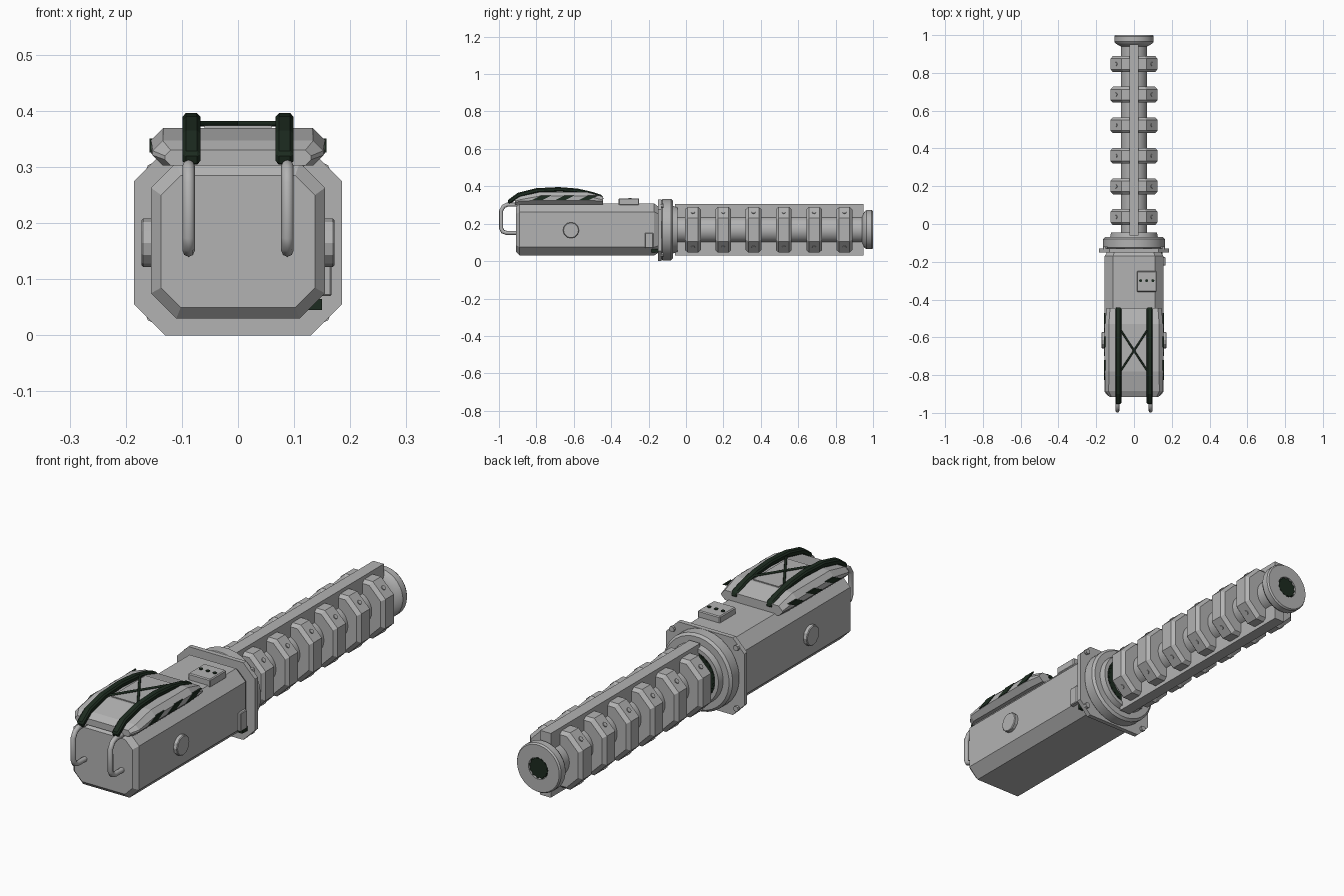
import bpy, bmesh, math
from mathutils import Matrix, Vector

if "Cube" in bpy.data.objects:
    bpy.data.objects.remove(bpy.data.objects["Cube"])

AXIS_Z = 0.168


def material(name, rgb):
    m = bpy.data.materials.new(name)
    m.use_nodes = True
    m.diffuse_color = (*rgb, 1)
    m.node_tree.nodes["Principled BSDF"].inputs["Base Color"].default_value = (*rgb, 1)
    return m


GREY = material("grey metal", (0.45, 0.45, 0.45))
DARK = material("dark green", (0.012, 0.024, 0.014))


def finish(bm, name, mat, bevel=0, smooth=False):
    bmesh.ops.recalc_face_normals(bm, faces=bm.faces)
    mesh = bpy.data.meshes.new(name)
    bm.to_mesh(mesh)
    bm.free()
    ob = bpy.data.objects.new(name, mesh)
    bpy.context.collection.objects.link(ob)
    mesh.materials.append(mat)
    if bevel:
        mod = ob.modifiers.new("edge bevel", 'BEVEL')
        mod.width, mod.segments = bevel, 1
    if smooth:
        bpy.ops.object.select_all(action='DESELECT')
        ob.select_set(True)
        bpy.context.view_layer.objects.active = ob
        bpy.ops.object.shade_smooth_by_angle(angle=math.radians(30))
    return ob


def octagon(hw, z0, z1, c):
    right = [(hw - c, z0), (hw, z0 + c), (hw, z1 - c), (hw - c, z1)]
    return right + [(-x, z) for x, z in reversed(right)]


def circle(r, n=32):
    angles = [2 * math.pi * (i + 0.5) / n for i in range(n)]
    return [(r * math.cos(a), AXIS_Z + r * math.sin(a)) for a in angles]


def loft(name, sections, mat=GREY, smooth=False):
    """Skin (y, xz outline) sections along the length and cap both ends."""
    bm = bmesh.new()
    rows = [[bm.verts.new((x, y, z)) for x, z in pts] for y, pts in sections]
    n = len(rows[0])
    for a, b in zip(rows, rows[1:]):
        for i in range(n):
            j = (i + 1) % n
            bm.faces.new((a[i], a[j], b[j], b[i]))
    bm.faces.new(rows[0])
    bm.faces.new(rows[-1])
    return finish(bm, name, mat, smooth=smooth)


def turned(name, steps, mat=GREY, n=32):
    return loft(name, [(y, circle(r, n)) for y, r in steps], mat, smooth=n > 8)


def prism(name, pts, x0, x1, mat=GREY, bevel=0):
    """Extrude a yz outline from x0 to x1."""
    bm = bmesh.new()
    face = bm.faces.new([bm.verts.new((x0, y, z)) for y, z in pts])
    new = bmesh.ops.extrude_face_region(bm, geom=[face])["geom"]
    moved = [v for v in new if isinstance(v, bmesh.types.BMVert)]
    bmesh.ops.translate(bm, verts=moved, vec=(x1 - x0, 0, 0))
    return finish(bm, name, mat, bevel)


def block(name, x0, x1, y0, y1, z0, z1, mat=GREY, bevel=0):
    return prism(name, [(y0, z0), (y1, z0), (y1, z1), (y0, z1)], x0, x1, mat, bevel)


def disc(name, loc, axis, r, depth, mat=GREY, n=12, bevel=0):
    bm = bmesh.new()
    turn = Vector(axis).to_track_quat('Z', 'Y').to_matrix().to_4x4()
    bmesh.ops.create_cone(bm, cap_ends=True, segments=n, radius1=r, radius2=r,
                          depth=depth, matrix=Matrix.Translation(loc) @ turn)
    return finish(bm, name, mat, bevel)


def tube(name, pts, r, mat=GREY):
    curve = bpy.data.curves.new(name, 'CURVE')
    curve.dimensions = '3D'
    curve.bevel_depth, curve.bevel_resolution, curve.use_fill_caps = r, 2, True
    spline = curve.splines.new('POLY')
    spline.points.add(len(pts) - 1)
    for p, co in zip(spline.points, pts):
        p.co = (*co, 1)
    ob = bpy.data.objects.new(name, curve)
    bpy.context.collection.objects.link(ob)
    curve.materials.append(mat)


# Main housing with chamfered ends
loft("housing", [
    (-0.91, octagon(0.137, 0.05, 0.285, 0.035)),
    (-0.89, octagon(0.155, 0.03, 0.308, 0.045)),
    (-0.17, octagon(0.155, 0.03, 0.308, 0.045)),
    (-0.14, octagon(0.137, 0.05, 0.285, 0.035))])

# Flange plate with corner bolts, and round collar with a dark recess
loft("flange", [(y, octagon(0.185, 0, 0.33, 0.055)) for y in (-0.15, -0.13)])
for x in (-0.152, 0.152):
    for z in (0.035, 0.295):
        disc("flange_bolt", (x, -0.127, z), (0, 1, 0), 0.012, 0.016, n=8)
turned("collar", [(-0.135, 0.155), (-0.125, 0.165), (-0.08, 0.165), (-0.07, 0.155),
                  (-0.07, 0.127), (-0.045, 0.122), (-0.045, 0.105), (-0.068, 0.105)])
teeth = [(x * k, AXIS_Z + (z - AXIS_Z) * k)
         for i, (x, z) in enumerate(circle(0.104, 48)) for k in [0.86 if i % 2 else 1]]
loft("toothed_recess", [(-0.07, teeth), (-0.052, teeth)], DARK)

# Shaft, full-height fin and end cap
turned("shaft", [(-0.07, 0.07), (0.96, 0.07)])
block("fin", -0.025, 0.025, -0.06, 0.95, 0.03, 0.305)
turned("end_cap", [(0.94, 0.07), (0.955, 0.098), (0.965, 0.105), (0.993, 0.105),
                   (1.0, 0.1), (1.0, 0.046), (0.985, 0.046)])
star = [(x * k, AXIS_Z + (z - AXIS_Z) * k)
        for i, (x, z) in enumerate(circle(0.046, 24)) for k in [0.84 if i % 2 else 1]]
loft("end_socket", [(0.98, star), (0.997, star)], DARK)

# Octagonal rings along the shaft, each with bolts on the slanted faces
for i in range(6):
    y = 0.037 + 0.162 * i
    wide = octagon(0.125, AXIS_Z - 0.122, AXIS_Z + 0.122, 0.06)
    slim = octagon(0.112, AXIS_Z - 0.109, AXIS_Z + 0.109, 0.055)
    loft("ring", [(y - 0.042, slim), (y - 0.028, wide), (y + 0.028, wide), (y + 0.042, slim)])
    for sx in (-1, 1):
        for sz in (-1, 1):
            disc("ring_bolt", (0.095 * sx, y, AXIS_Z + 0.092 * sz), (sx, 0, sz), 0.01, 0.008, n=8)

# Raised hood on the housing
loft("hood", [
    (-0.915, octagon(0.13, 0.303, 0.33, 0.01)),
    (-0.885, octagon(0.152, 0.303, 0.347, 0.018)),
    (-0.78, octagon(0.155, 0.303, 0.37, 0.022)),
    (-0.53, octagon(0.155, 0.303, 0.37, 0.022)),
    (-0.445, octagon(0.145, 0.303, 0.345, 0.018))])
block("hood_panel", -0.06, 0.06, -0.77, -0.54, 0.365, 0.374)

for s in (-1, 1):
    # Slanted dark stripes on the hood sides
    for i in range(3):
        y = -0.825 + 0.125 * i
        prism("hood_stripe", [(y, 0.326), (y + 0.055, 0.326), (y + 0.105, 0.351), (y + 0.05, 0.351)],
              0.151 * s, 0.158 * s, DARK)
    # Arched straps over the hood
    top = [(-0.955, 0.325), (-0.9, 0.365), (-0.8, 0.39), (-0.68, 0.396),
           (-0.58, 0.388), (-0.5, 0.37), (-0.447, 0.352)]
    under = [(y + 0.008, z - 0.024) for y, z in reversed(top)]
    prism("strap", top + under, 0.083 * s - 0.016, 0.083 * s + 0.016, DARK, 0.006)
    tube("cross_wire", [(0.072 * s, -0.56, 0.377), (-0.072 * s, -0.78, 0.377)], 0.005, DARK)
    # Front handles
    tube("front_handle", [(0.088 * s, y, z) for y, z in (
        (-0.9, 0.302), (-0.955, 0.302), (-0.975, 0.293), (-0.988, 0.27), (-0.988, 0.175),
        (-0.98, 0.158), (-0.96, 0.151), (-0.9, 0.151))], 0.011)
    # Round side buttons
    disc("side_button", (0.162 * s, -0.615, 0.165), (1, 0, 0), 0.043, 0.02, bevel=0.003)

# Switch panel on top, and latch on the left side
block("switch_panel", 0.015, 0.12, -0.36, -0.25, 0.3, 0.335, bevel=0.004)
for x in (0.035, 0.067, 0.1):
    disc("switch_dot", (x, -0.3, 0.335), (0, 0, 1), 0.008, 0.006, DARK)
block("latch", 0.145, 0.167, -0.22, -0.175, 0.07, 0.15, bevel=0.003)
block("latch_foot", 0.125, 0.15, -0.185, -0.15, 0.045, 0.065, DARK)
